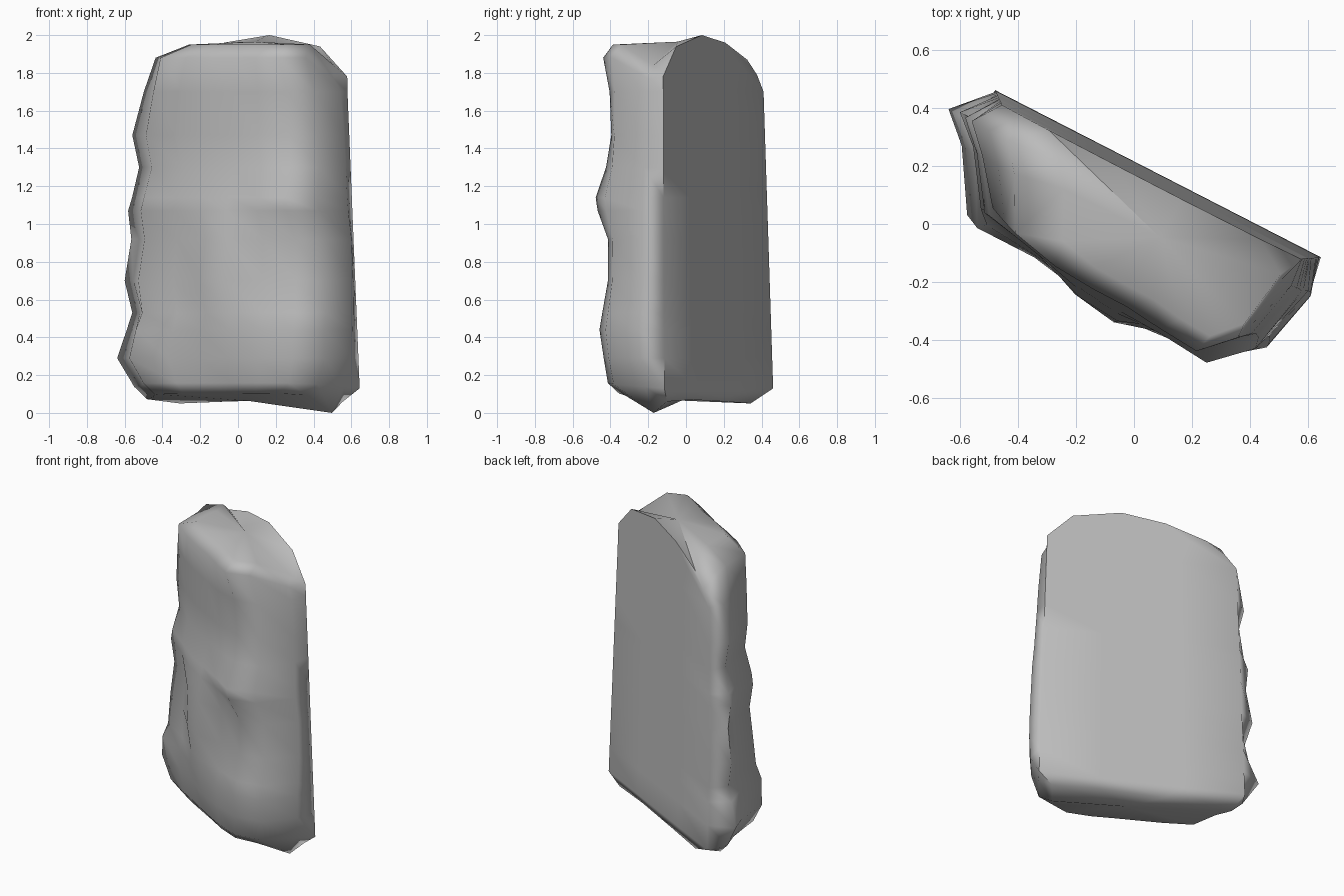
import bpy, bmesh, math

old = bpy.data.objects.get("Cube")
if old:
    bpy.data.objects.remove(old, do_unlink=True)

# Stone material
stone = bpy.data.materials.new("grey stone")
stone.use_nodes = True
grey = (0.5, 0.5, 0.5, 1)
stone.diffuse_color = grey
stone.node_tree.nodes["Principled BSDF"].inputs["Base Color"].default_value = grey

BACK = 0.195     # depth of the flat back plane at the ground
LEAN = 0.022     # the back leans forward slightly with height
TURN = -0.474    # slab is turned about the vertical

# Sides and face: across (-1..1) and share of the depth (0 back, 1 front)
section = [(1, .28), (.92, .73), (.72, .94), (.45, .96), (.18, .94),
           (-.06, .94), (-.35, .93), (-.68, .87), (-.86, .47), (-1, .28)]

# Levels: height, left end, right end, depth
levels = [(.06, -.58, .52, .43), (.13, -.65, .6, .47),
          (.29, -.75, .65, .48), (.44, -.69, .655, .50),
          (.53, -.66, .655, .48), (.70, -.71, .65, .45), (.92, -.67, .64, .45),
          (1.07, -.685, .625, .48), (1.14, -.66, .62, .49),
          (1.3, -.62, .61, .475), (1.47, -.66, .60, .48),
          (1.7, -.59, .58, .49), (1.88, -.52, .54, .49),
          (1.95, -.33, .53, .42)]

# Rounded bottom and arched top of the back: across and height, left to right
arch = {.06: [(-.43, .05), (-.15, .06), (.25, .07), (.54, .06)],
        1.88: [(-.52, 1.79), (-.3, 1.86), (.2, 1.9), (.57, 1.78)],
        1.95: [(-.41, 1.87), (-.16, 1.96), (.11, 2), (.41, 1.94)]}

# Bumps and dents on the face: across, height, width, tall, push
bumps = [(.04, .8, .19, .27, .13), (.45, 1.11, .17, .1, .05),
         (.42, 1.58, .13, .15, -.05), (-.42, 1.45, .25, .42, -.05),
         (-.47, .4, .14, .2, .02), (-.22, .32, .1, .15, -.03),
         (.15, .3, .15, .2, .03), (.43, 1.9, .14, .12, .03)]


def relief(u, z):
    return sum(push * math.exp(-((u - a) / w) ** 2 - ((z - h) / t) ** 2)
               for a, h, w, t, push in bumps)


def back_edge(z):
    """Four points across the flat back, with straight tapering sides."""
    left = -.64 + .028 * z
    right = .63 - .035 * z
    plain = [(left + (right - left) * f, z) for f in (0, .3, .7, 1)]
    return [(u, BACK - LEAN * h - (.03 if z < .1 else 0), h)
            for u, h in arch.get(z, plain)]


# Loft the rings of the slab
bm = bmesh.new()
rings = []
for z, left, right, depth in levels:
    points = back_edge(z)
    for s, t in section:
        u = (left + right) / 2 + s * (right - left) / 2
        v = BACK - t * depth
        if t > .5:
            v -= relief(u, z)
        # underside rises to the face; one low corner, one sloping shoulder
        lift = 0
        if z < .1:
            lift = -.06 if s == 1 else .045 * t
        elif z < .2:
            lift = .03 * t
        elif z > 1.8 and s == 1:
            lift = -.11
        points.append((u, v, z + lift))
    rings.append([bm.verts.new(p) for p in points])

count = len(rings[0])
for low, high in zip(rings, rings[1:]):
    for i in range(count):
        j = (i + 1) % count
        bm.faces.new((low[i], low[j], high[j], high[i]))


# Fan caps: underside and crown
def cap(ring, centre):
    tip = bm.verts.new(centre)
    for i in range(count):
        bm.faces.new((ring[i], ring[(i + 1) % count], tip))


cap(rings[0], (.05, 0, .065))
cap(rings[-1], (.1, 0, 1.965))
bmesh.ops.recalc_face_normals(bm, faces=bm.faces)

mesh = bpy.data.meshes.new("rock_slab")
bm.to_mesh(mesh)
bm.free()
mesh.materials.append(stone)
slab = bpy.data.objects.new("rock_slab", mesh)
slab.rotation_euler.z = TURN
bpy.context.collection.objects.link(slab)

# Soft, weathered shading that keeps the broad back flat
bpy.ops.object.select_all(action='DESELECT')
slab.select_set(True)
bpy.context.view_layer.objects.active = slab
bpy.ops.object.shade_smooth_by_angle(angle=math.radians(75))
weighted = slab.modifiers.new("flat back shading", 'WEIGHTED_NORMAL')
weighted.keep_sharp = True
